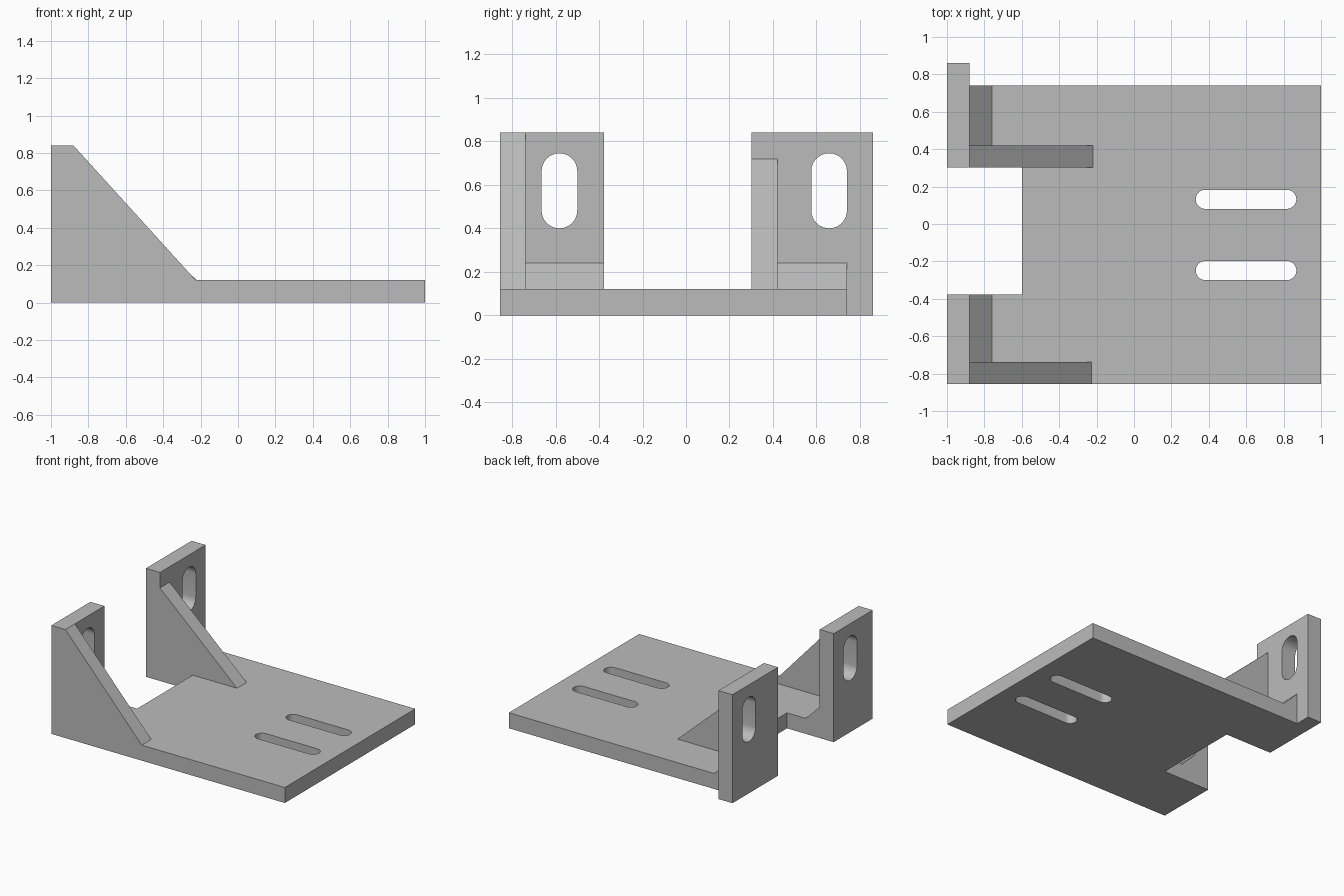
import bpy
import bmesh
from math import cos, sin, pi, radians
from mathutils import Vector

default = bpy.data.objects.get("Cube")
if default:
    bpy.data.objects.remove(default, do_unlink=True)

grey = bpy.data.materials.new("plain grey")
grey.use_nodes = True
grey.diffuse_color = (0.5, 0.5, 0.5, 1)
grey.node_tree.nodes["Principled BSDF"].inputs["Base Color"].default_value = grey.diffuse_color

PLATE = 0.12      # wall thickness everywhere
LEFT, WALL = -1.0, -0.88
TOP = 0.84
Z, X, Y = "z", "x", "y"


def prism(name, outline, axis, start, end):
    """Extrude a 2D outline (xy, yz or xz) along the given axis."""
    place = {Z: lambda a, b: (a, b, start),
             X: lambda a, b: (start, a, b),
             Y: lambda a, b: (a, start, b)}[axis]
    step = Vector([end - start if axis == k else 0 for k in (X, Y, Z)])
    bm = bmesh.new()
    face = bm.faces.new([bm.verts.new(place(a, b)) for a, b in outline])
    ext = bmesh.ops.extrude_face_region(bm, geom=[face])
    moved = [v for v in ext["geom"] if isinstance(v, bmesh.types.BMVert)]
    bmesh.ops.translate(bm, verts=moved, vec=step)
    bmesh.ops.recalc_face_normals(bm, faces=bm.faces)
    mesh = bpy.data.meshes.new(name)
    bm.to_mesh(mesh)
    bm.free()
    mesh.materials.append(grey)
    obj = bpy.data.objects.new(name, mesh)
    bpy.context.collection.objects.link(obj)
    return obj


def rect(a0, a1, b0, b1):
    return [(a0, b0), (a1, b0), (a1, b1), (a0, b1)]


def slot(a0, a1, b0, b1, steps=16):
    """Rounded slot outline, long along its second coordinate."""
    r, mid = (a1 - a0) / 2, (a0 + a1) / 2
    arc = [pi * i / steps for i in range(steps + 1)]
    return ([(mid + r * cos(t), b1 - r + r * sin(t)) for t in arc] +
            [(mid - r * cos(t), b0 + r - r * sin(t)) for t in arc])


def cut(obj, cutters):
    for cutter in cutters:
        cutter.hide_render = True
        mod = obj.modifiers.new("slot", "BOOLEAN")
        mod.operation, mod.solver, mod.object = "DIFFERENCE", "EXACT", cutter
        bpy.ops.object.select_all(action="DESELECT")
        bpy.context.view_layer.objects.active = obj
        obj.select_set(True)
        bpy.ops.object.modifier_apply(modifier=mod.name)
        bpy.data.objects.remove(cutter, do_unlink=True)
    bpy.ops.object.shade_smooth_by_angle(angle=radians(30))


# Base plate with a notch between the two uprights and two long slots
front, back, notch_front, notch_back = -0.855, 0.74, -0.378, 0.302
base = prism("base_plate", [
    (WALL, front), (1, front), (1, back), (WALL, back),
    (WALL, notch_back), (-0.6, notch_back), (-0.6, notch_front), (WALL, notch_front)],
    Z, 0, PLATE)
cut(base, [prism("slot_cutter", [(b, a) for a, b in slot(y, y + 0.102, 0.33, 0.868)], Z, -0.1, 0.3)
           for y in (-0.3, 0.081)])

# Per side: upright extent, slot extent, gusset extent and height, corner fillet extent
sides = {
    "front": ((front, notch_front), (-0.664, -0.5), (front, -0.738), TOP, (-0.738, notch_front), -0.226),
    "back": ((notch_back, 0.86), (0.576, 0.74), (notch_back, 0.42), 0.72, (0.42, back), -0.22),
}
for side, (wall, hole, rib, height, corner, toe) in sides.items():
    # Slotted upright
    upright = prism(side + "_upright", rect(*wall, 0, TOP), X, LEFT, WALL)
    cut(upright, [prism("slot_cutter", slot(*hole, 0.4, 0.745), X, -1.1, -0.8)])
    # Triangular gusset
    prism(side + "_gusset", [(WALL, PLATE), (toe, PLATE), (WALL, height)], Y, *rib)
    # Sloped reinforcement along the inside corner
    prism(side + "_corner_wedge",
          [(WALL, PLATE), (WALL + PLATE, PLATE), (WALL, 2 * PLATE)], Y, *corner)
